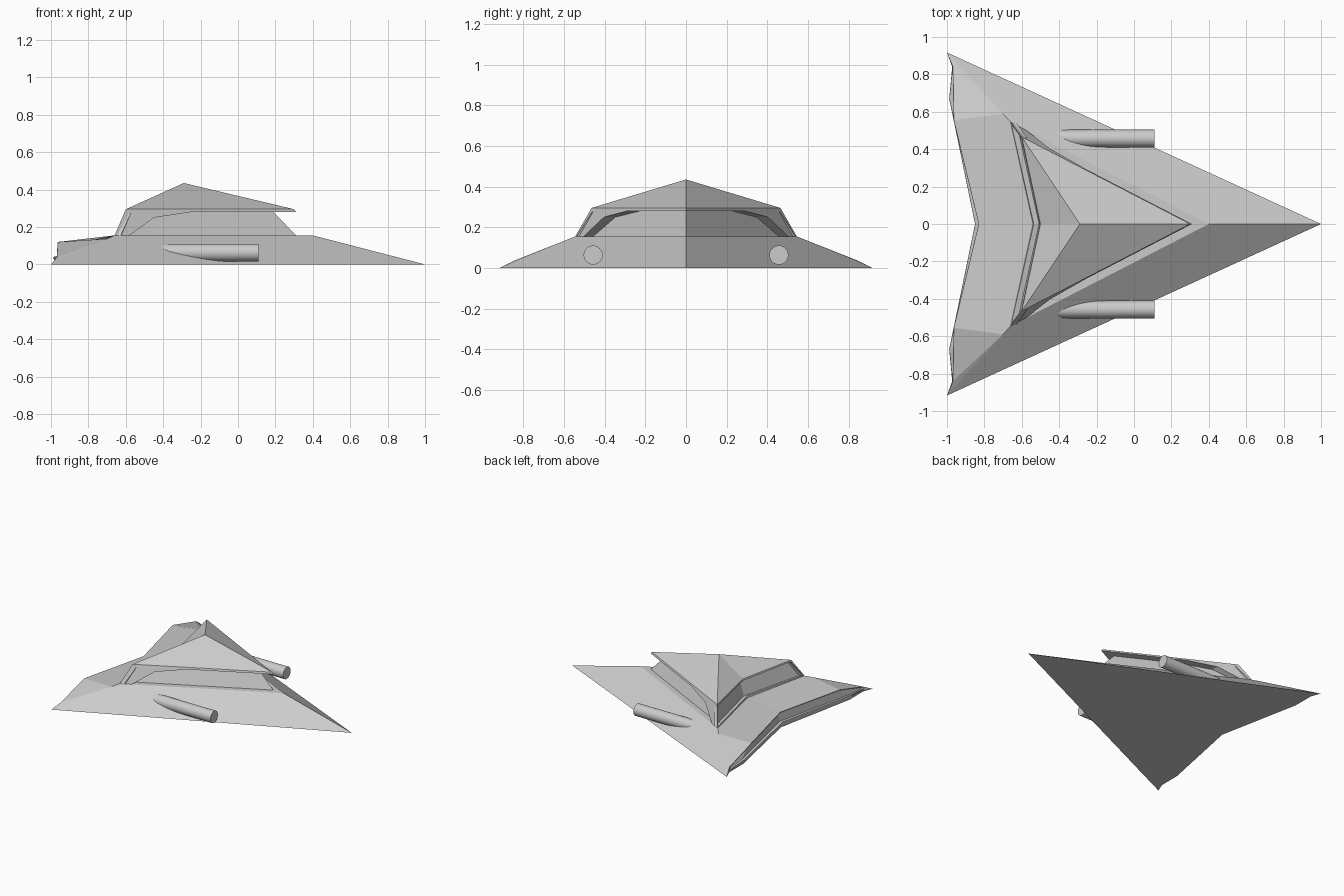
import bpy, bmesh, math
from mathutils import Vector

if "Cube" in bpy.data.objects:
    bpy.data.objects.remove(bpy.data.objects["Cube"])


def wall(x, z, inset=0.0):
    """Point on the sloping upper-deck side wall, optionally pushed inward."""
    t = (z - 0.155) / 0.14
    nose, rear, width = 0.4 - 0.1 * t, -0.66 + 0.06 * t, 0.545 - 0.08 * t
    return (x, width * (nose - x) / (nose - rear) - inset, z)


# Named points of the left half (y >= 0)
P = {
    # lower hull
    "nose": (1, 0, 0), "tip": (-1, 0.917, 0),
    "A": (0.4, 0, 0.155), "D": (-0.66, 0.545, 0.155), "K": (-0.70, 0.59, 0.137),
    "F": (-0.54, 0, 0.155),
    # stern edges: top, middle, bottom
    "T0": (-0.83, 0, 0.12), "T1": (-0.963, 0.555, 0.12), "T2": (-0.968, 0.84, 0.038),
    "M0": (-0.85, 0, 0.04), "M1": (-0.988, 0.67, 0.035), "M2": (-0.972, 0.84, 0.014),
    "B0": (-0.835, 0, 0), "B1": (-0.97, 0.67, 0), "B2": (-0.97, 0.84, 0),
    # upper deck and roof
    "N": (0.31, 0, 0.28), "R": (0.30, 0, 0.295), "C": (-0.6, 0.465, 0.295),
    "S": (-0.5, 0, 0.295), "apex": (-0.29, 0, 0.435),
    # side recess: outer rim and inner wall
    "P1": wall(-0.58, 0.155), "P2": wall(-0.45, 0.25), "P3": wall(-0.25, 0.28),
    "Q1": wall(-0.58, 0.155, 0.047), "Q2": wall(-0.45, 0.25, 0.056),
    "Q3": wall(-0.25, 0.28, 0.062),
    "Qt": (0.19, 0, 0.28), "Qb": (0.31, 0, 0.155),
}

FACES = [
    "nose tip K D P1 A",                                  # wing top
    "F D K T1 T0", "K tip T2", "K T2 T1",                 # rear deck
    "M0 M1 B1 B0", "M1 M2 B2 B1", "T2 tip M2", "M2 tip B2",  # stern underside
    "nose tip B2 B1 B0",                                  # bottom
    "D P1 P2 P3 N R C",                                   # side wall rim
    "P1 P2 Q2 Q1", "P2 P3 Q3 Q2", "P3 N Qt Q3",           # recess edges
    "Q1 Q2 Q3 Qt Qb", "A P1 Q1 Qb",                       # inner wall, ledge
    "apex R C", "apex C S",                               # roof
]
STERN = ["T0 T1 M1 M0", "T1 T2 M2 M1"]
BACK = ["F D C S"]


def build_hull():
    bm = bmesh.new()
    cache = {}

    def vert(name, side):
        x, y, z = P[name]
        key = (name, side if y else 0)
        if key not in cache:
            cache[key] = bm.verts.new((x, y * side, z))
        return cache[key]

    def add(specs):
        return [bm.faces.new([vert(n, s) for n in spec.split()])
                for spec in specs for s in (1, -1)]

    add(FACES)
    stern, back = add(STERN), add(BACK)
    bmesh.ops.recalc_face_normals(bm, faces=bm.faces[:])
    # sunken panels in the stern and the back of the upper deck
    for panel, rim, depth in ((stern, 0.006, 0.025), (back, 0.014, 0.03)):
        bmesh.ops.inset_region(bm, faces=panel, thickness=rim, use_boundary=True)
        bmesh.ops.inset_region(bm, faces=panel, thickness=0.001, depth=-depth,
                               use_boundary=True)
    mesh = bpy.data.meshes.new("hull")
    bm.to_mesh(mesh)
    bm.free()
    ob = bpy.data.objects.new("hull", mesh)
    bpy.context.collection.objects.link(ob)


build_hull()

# Side gun pods, half sunk into the wings
for name, side in (("left_pod", 1), ("right_pod", -1)):
    bpy.ops.mesh.primitive_cylinder_add(
        vertices=32, radius=0.047, depth=0.53,
        location=(-0.155, 0.457 * side, 0.063), rotation=(0, math.pi / 2, 0))
    bpy.context.object.name = name
    bpy.ops.object.shade_smooth_by_angle(angle=math.radians(40))
